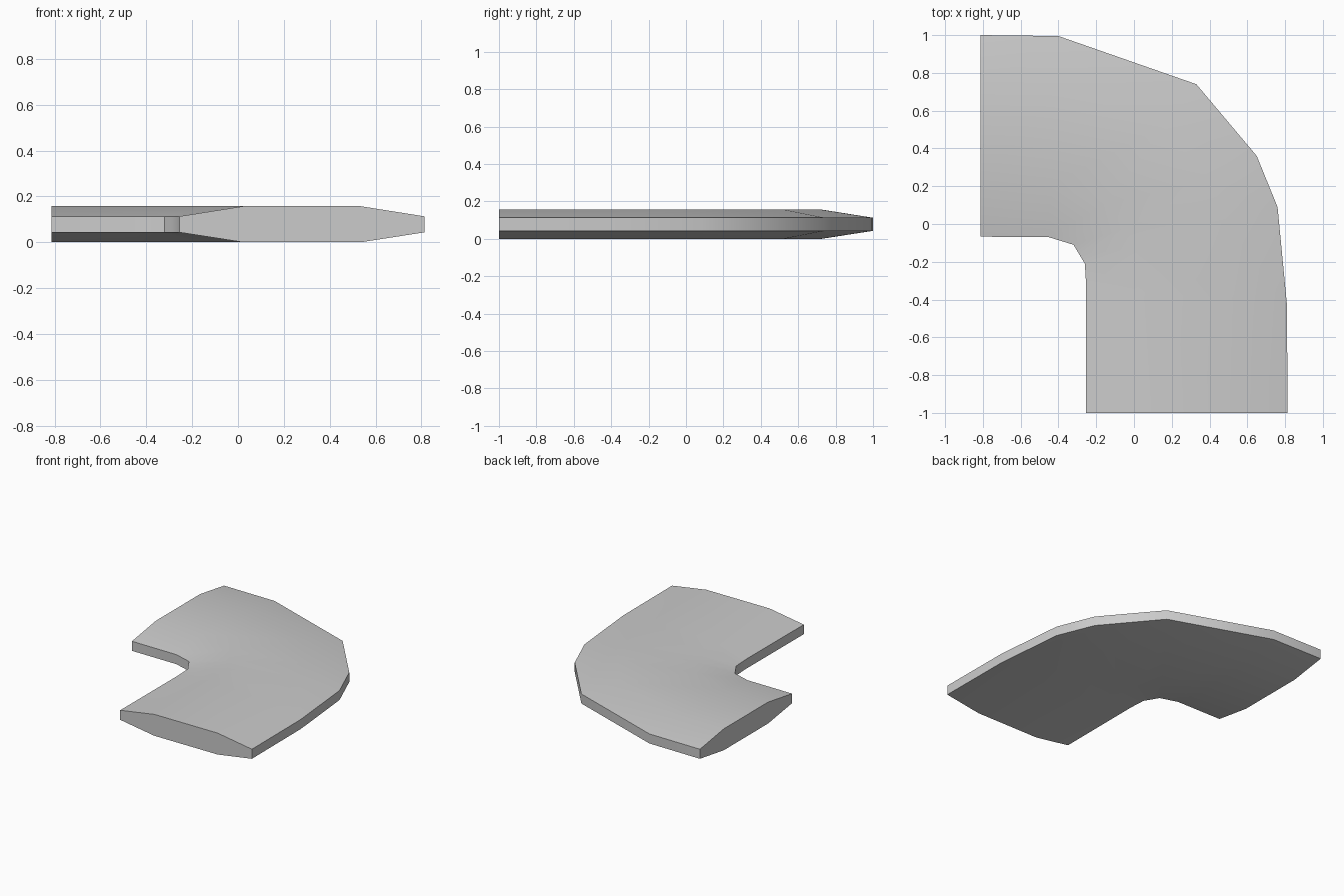
import bpy, bmesh, math
from mathutils import Vector

cube = bpy.data.objects.get("Cube")
if cube:
    bpy.data.objects.remove(cube, do_unlink=True)

# Plain grey material
grey = bpy.data.materials.new("grey")
grey.use_nodes = True
colour = (0.6, 0.6, 0.6, 1)
grey.diffuse_color = colour
grey.node_tree.nodes["Principled BSDF"].inputs["Base Color"].default_value = colour

# Matching stations along the inner and outer edges of the bend
inner = [(-.255, -1), (-.253, -.33), (-.26, -.21), (-.29, -.16), (-.32, -.11), (-.45, -.07), (-.813, -.067)]
outer = [(.813, -1), (.81, -.43), (.76, .09), (.65, .36), (.33, .74), (-.40, .995), (-.813, 1)]

# Bevelled cross-section: fraction across the width, height
section = [(0, .043), (.26, 0), (.74, 0), (1, .043),
           (1, .113), (.74, .157), (.26, .157), (0, .113)]

# Sweep the cross-section around the bend
bm = bmesh.new()
rings = []
for a, b in zip(inner, outer):
    ring = []
    for t, z in section:
        p = Vector(a).lerp(Vector(b), t)
        ring.append(bm.verts.new((p.x, p.y, z)))
    rings.append(ring)
n = len(section)
for r, s in zip(rings, rings[1:]):
    for i in range(n):
        j = (i + 1) % n
        bm.faces.new((r[i], r[j], s[j], s[i]))

# Flat ends
bm.faces.new(rings[0])
bm.faces.new(rings[-1])
bmesh.ops.recalc_face_normals(bm, faces=bm.faces)

mesh = bpy.data.meshes.new("curved_slab")
bm.to_mesh(mesh)
bm.free()
mesh.materials.append(grey)
slab = bpy.data.objects.new("curved_slab", mesh)
bpy.context.collection.objects.link(slab)

# Smooth bends with crisp rims
bpy.context.view_layer.objects.active = slab
slab.select_set(True)
bpy.ops.object.shade_smooth_by_angle(angle=math.radians(40))
